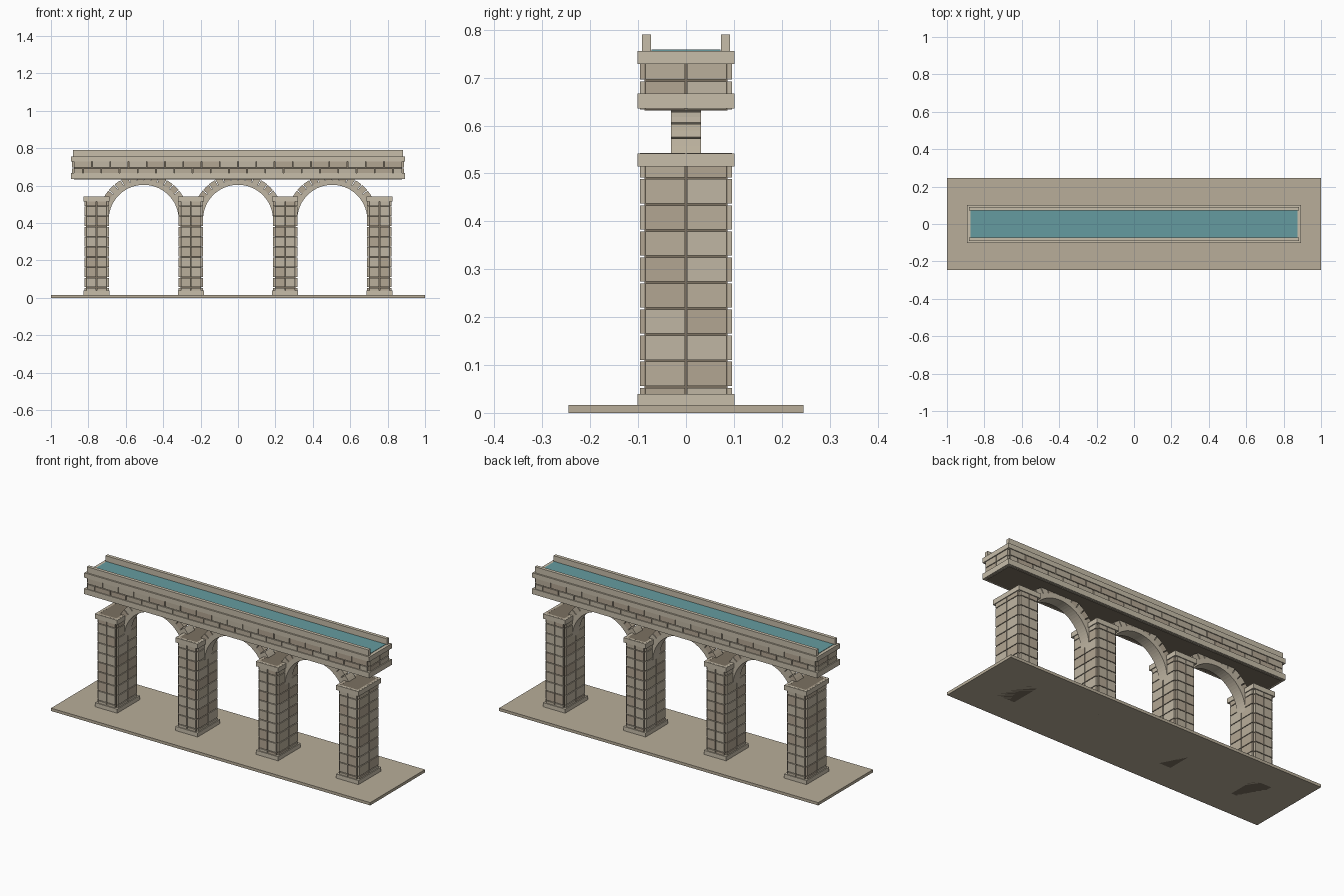
import bpy, bmesh, math, random
from mathutils import Matrix, Vector

if "Cube" in bpy.data.objects:
    bpy.data.objects.remove(bpy.data.objects["Cube"])

random.seed(4)


def material(name, rgb):
    m = bpy.data.materials.new(name)
    m.diffuse_color = (*rgb, 1)
    m.use_nodes = True
    m.node_tree.nodes["Principled BSDF"].inputs["Base Color"].default_value = m.diffuse_color
    return m


TRIM = material("trim_stone", (0.57, 0.51, 0.40))
MORTAR = material("mortar", (0.20, 0.165, 0.12))
EARTH = material("earth", (0.48, 0.42, 0.32))
WATER = material("water", (0.13, 0.33, 0.35))
STONES = [material("stone_%d" % i, c) for i, c in enumerate(
    [(0.53, 0.47, 0.37), (0.49, 0.43, 0.33), (0.45, 0.38, 0.29)])]


def finish(name, bm, mats):
    bmesh.ops.recalc_face_normals(bm, faces=bm.faces)
    me = bpy.data.meshes.new(name)
    bm.to_mesh(me)
    bm.free()
    for m in mats:
        me.materials.append(m)
    ob = bpy.data.objects.new(name, me)
    bpy.context.collection.objects.link(ob)
    return ob


def add_box(bm, lo, hi, mat=0):
    lo, hi = Vector(lo), Vector(hi)
    mtx = Matrix.Translation((lo + hi) / 2) @ Matrix.Diagonal((*(hi - lo), 1))
    for v in bmesh.ops.create_cube(bm, size=1, matrix=mtx)["verts"]:
        for f in v.link_faces:
            f.material_index = mat


def box(name, x, y, z, mat):
    bm = bmesh.new()
    add_box(bm, (x[0], y[0], z[0]), (x[1], y[1], z[1]))
    return finish(name, bm, [mat])


def cladding(name, cx, hx, hy, z0, z1, rows, nx, ny, t=0.0095, gap=0.004, stagger=False):
    """Rows of thin facing stones on all four sides of a core of half size hx, hy."""
    bm = bmesh.new()
    h = (z1 - z0) / rows

    def spans(half, n, shift):
        w = 2 * half / n
        cuts = [-half + w * i for i in range(n + 1)]
        if shift:
            cuts = [-half] + [c + w / 2 for c in cuts[:-1]] + [half]
        return zip(cuts, cuts[1:])

    g = gap / 2
    for r in range(rows):
        za, zb = z0 + r * h + g, z0 + (r + 1) * h - g
        for s in (-1, 1):
            for a, b in spans(hx, nx, stagger and r % 2 == 0):
                ys = sorted((s * (hy - 0.002), s * (hy + t)))
                add_box(bm, (cx + a + g, ys[0], za), (cx + b - g, ys[1], zb), random.randrange(3))
            for a, b in spans(hy, ny, False):
                xs = sorted((cx + s * (hx - 0.002), cx + s * (hx + t)))
                add_box(bm, (xs[0], a + g, za), (xs[1], b - g, zb), random.randrange(3))
    return finish(name, bm, STONES)


def arc_block(bm, cx, cz, r0, r1, hy, a0, a1, steps, mat=0):
    """Closed curved block between two radii and two angles."""
    rings = []
    for i in range(steps + 1):
        a = a0 + (a1 - a0) * i / steps
        rings.append([bm.verts.new((cx + r * math.cos(a), y, cz + r * math.sin(a)))
                      for r, y in ((r0, -hy), (r1, -hy), (r1, hy), (r0, hy))])
    faces = [bm.faces.new(rings[0]), bm.faces.new(rings[-1])]
    for p, q in zip(rings, rings[1:]):
        for k in range(4):
            faces.append(bm.faces.new((p[k], p[(k + 1) % 4], q[(k + 1) % 4], q[k])))
    for f in faces:
        f.material_index = mat


# Ground slab
box("ground_slab", (-1, 1), (-0.245, 0.245), (0, 0.016), EARTH)

# Piers: core, facing stones, base and cap
for i in range(4):
    x = -0.756 + 0.504 * i
    hx, hy = 0.0555, 0.0865
    box("pier_core_%d" % i, (x - hx, x + hx), (-hy, hy), (0, 0.542), MORTAR)
    cladding("pier_stones_%d" % i, x, hx, hy, 0, 0.5445, 10, 2, 2)
    box("pier_base_%d" % i, (x - 0.07, x + 0.07), (-0.101, 0.101), (0.01, 0.039), TRIM)
    box("pier_cap_%d" % i, (x - 0.07, x + 0.07), (-0.101, 0.101), (0.515, 0.542), TRIM)

# Arches: plain inner ring with separate outer voussoirs
for i in range(3):
    x, z, n = -0.504 + 0.504 * i, 0.417, 18
    bm = bmesh.new()
    arc_block(bm, x, z, 0.187, 0.213, 0.031, 0, math.pi, 36)
    ring = finish("arch_ring_%d" % i, bm, [STONES[0]])
    bm = bmesh.new()
    for k in range(n):
        a = math.pi * k / n
        arc_block(bm, x, z, 0.211, 0.245, 0.031, a + 0.009, a + math.pi / n - 0.009, 2,
                  random.randrange(3))
    finish("arch_voussoirs_%d" % i, bm, STONES)

# Channel deck: core, facing stones and two cornices
box("deck_core", (-0.878, 0.878), (-0.0865, 0.0865), (0.632, 0.75), MORTAR)
cladding("deck_stones", 0, 0.878, 0.0865, 0.632, 0.757, 2, 18, 2, stagger=True)
for name, z in (("lower_cornice", (0.636, 0.667)), ("upper_cornice", (0.729, 0.756))):
    box(name, (-0.893, 0.893), (-0.101, 0.101), z, TRIM)

# Parapets and water
for s, name in ((-1, "front_parapet"), (1, "back_parapet")):
    box(name, (-0.882, 0.882), sorted((s * 0.073, s * 0.092)), (0.75, 0.79), TRIM)
box("water_surface", (-0.875, 0.875), (-0.0725, 0.0725), (0.75, 0.7585), WATER)
